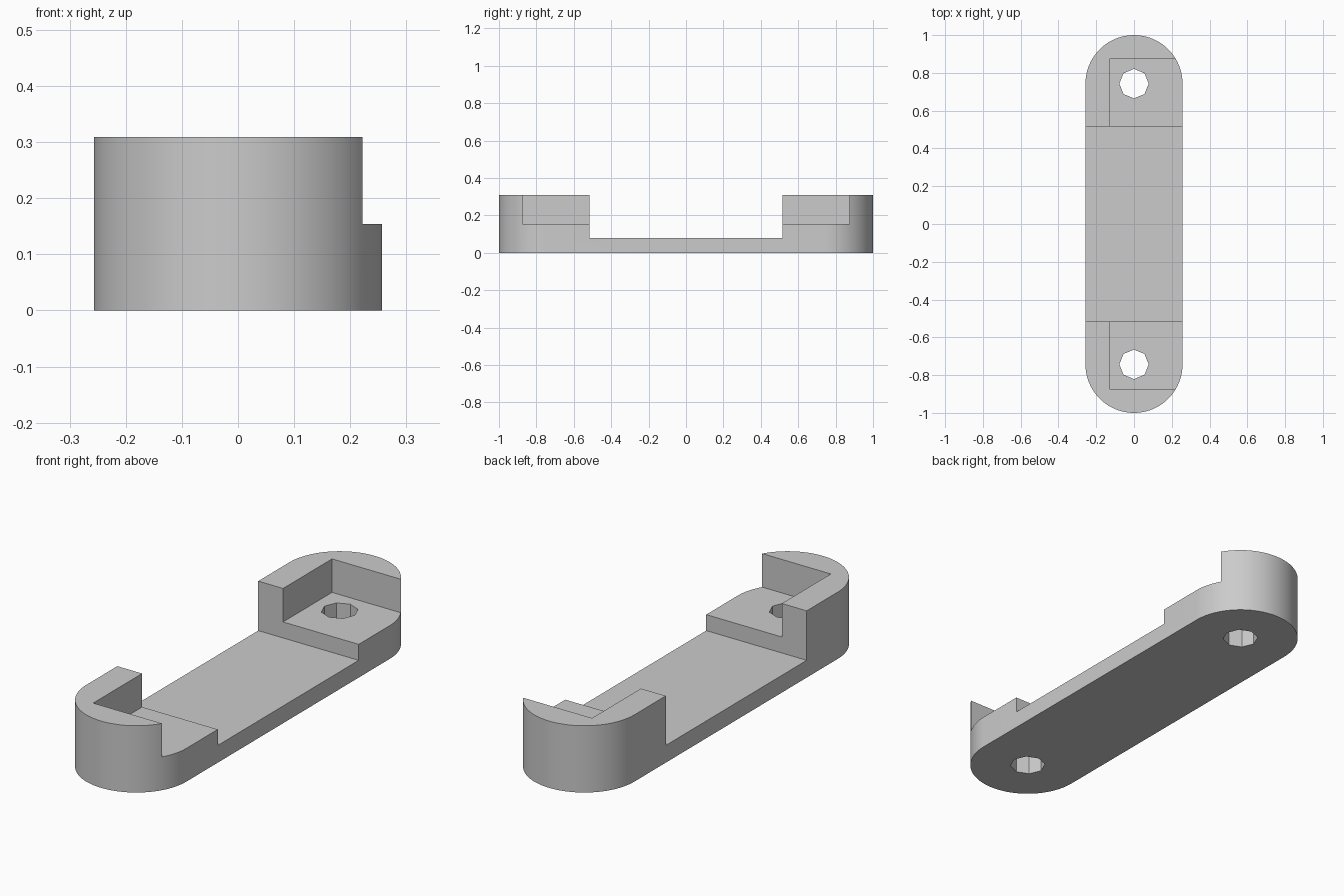
import bpy, bmesh
from math import pi, sin, cos, radians

old = bpy.data.objects.get("Cube")
if old:
    bpy.data.objects.remove(old, do_unlink=True)

RADIUS, END_Y, HEIGHT = 0.257, 0.743, 0.309
STEPS = 48

grey = bpy.data.materials.new("plain_grey")
grey.use_nodes = True
grey.diffuse_color = (0.6, 0.6, 0.6, 1)
grey.node_tree.nodes["Principled BSDF"].inputs["Base Color"].default_value = (0.6, 0.6, 0.6, 1)


def prism(name, outline, z0, z1):
    """Extrude a flat outline from z0 up to z1."""
    bm = bmesh.new()
    base = bm.faces.new([bm.verts.new((x, y, z0)) for x, y in outline])
    top = bmesh.ops.extrude_face_region(bm, geom=[base])["geom"]
    verts = [v for v in top if isinstance(v, bmesh.types.BMVert)]
    bmesh.ops.translate(bm, verts=verts, vec=(0, 0, z1 - z0))
    bmesh.ops.recalc_face_normals(bm, faces=bm.faces)
    mesh = bpy.data.meshes.new(name)
    bm.to_mesh(mesh)
    bm.free()
    mesh.materials.append(grey)
    obj = bpy.data.objects.new(name, mesh)
    bpy.context.collection.objects.link(obj)
    return obj


def rect(x0, x1, y0, y1):
    return [(x0, y0), (x1, y0), (x1, y1), (x0, y1)]


def arc(y, radius, start, sweep, count):
    angles = [start + sweep * i / count for i in range(count + 1)]
    return [(radius * cos(a), y + radius * sin(a)) for a in angles]


# Round-ended bracket body
outline = arc(END_Y, RADIUS, 0, pi, STEPS) + arc(-END_Y, RADIUS, pi, pi, STEPS)
bracket = prism("bracket_body", outline, 0, HEIGHT)

# Cutters: lowered middle, corner pockets and octagonal bolt holes
cutters = [prism("middle_cutter", rect(-0.5, 0.5, -0.515, 0.515), 0.08, 0.5)]
for side, word in ((1, "back"), (-1, "front")):
    y0, y1 = sorted((side * 0.45, side * 0.873))
    cutters.append(prism(word + "_pocket_cutter", rect(-0.13, 0.5, y0, y1), 0.154, 0.5))
    hole = arc(side * END_Y, 0.078, 0, 2 * pi, 8)[:-1]
    cutters.append(prism(word + "_hole_cutter", hole, -0.1, 0.5))

bpy.ops.object.select_all(action="DESELECT")
bpy.context.view_layer.objects.active = bracket
bracket.select_set(True)
for cutter in cutters:
    mod = bracket.modifiers.new(cutter.name, "BOOLEAN")
    mod.operation = "DIFFERENCE"
    mod.solver = "EXACT"
    mod.object = cutter
    bpy.ops.object.modifier_apply(modifier=mod.name)
for cutter in cutters:
    bpy.data.objects.remove(cutter, do_unlink=True)

# Smooth round ends, crisp edges elsewhere
bpy.ops.object.shade_smooth_by_angle(angle=radians(30))
